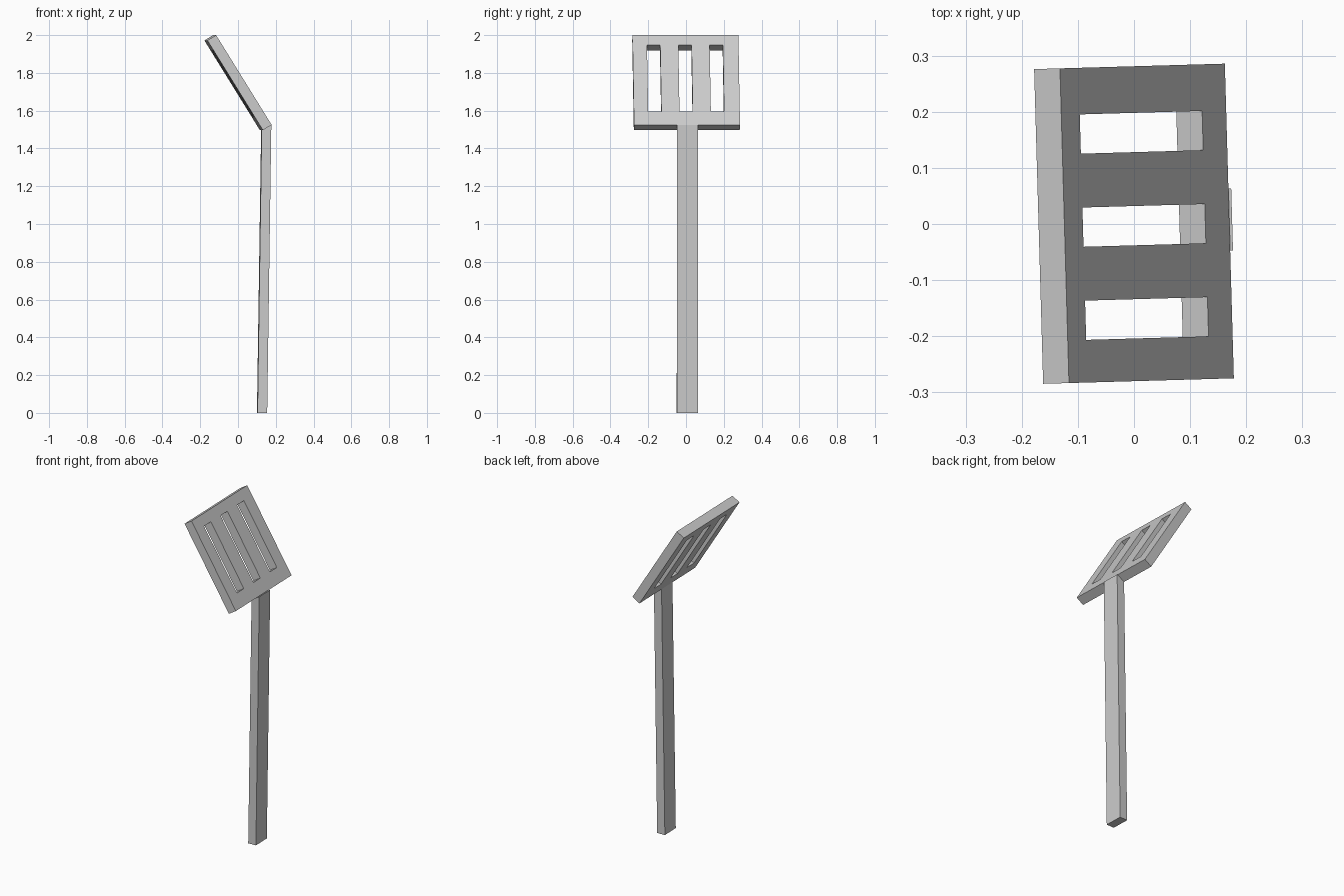
import bpy, bmesh, math
from mathutils import Matrix, Vector

if "Cube" in bpy.data.objects:
    bpy.data.objects.remove(bpy.data.objects["Cube"])

TURN = Matrix.Rotation(math.radians(1.64), 4, 'Z')   # slight twist of the whole tool


def finish(name, bm):
    bmesh.ops.recalc_face_normals(bm, faces=bm.faces)
    bm.transform(TURN)
    me = bpy.data.meshes.new(name)
    bm.to_mesh(me)
    bm.free()
    ob = bpy.data.objects.new(name, me)
    bpy.context.collection.objects.link(ob)


# Handle: side profile (x, z) with a sloped top, extruded across y
bm = bmesh.new()
profile = [(0.102, 0), (0.153, 0), (0.175, 1.524), (0.124, 1.497)]
face = bm.faces.new([bm.verts.new((x, -0.052, z)) for x, z in profile])
new = bmesh.ops.extrude_face_region(bm, geom=[face])["geom"]
bmesh.ops.translate(bm, vec=(0, 0.11, 0),
                    verts=[g for g in new if isinstance(g, bmesh.types.BMVert)])
finish("handle", bm)

# Blade: grid of cells with three slots left open, given thickness
corner = Vector((0.124, 0, 1.4965))        # lower edge of the underside
along = Vector((-0.294, 0, 0.475))         # up the blade
thick = Vector((0.046, 0, 0.0285))         # through the blade
ys = [-0.28]
for c in (-0.169, -0.003, 0.163):
    ys += [c - 0.035, c + 0.035]
ys.append(0.281)
ts = [0, 0.146, 0.888, 1]

bm = bmesh.new()
grid = [[bm.verts.new(corner + along * t + Vector((0, y, 0))) for y in ys] for t in ts]
for i in range(3):
    for j in range(7):
        if i == 1 and j % 2:
            continue                       # slot
        bm.faces.new((grid[i][j], grid[i][j + 1], grid[i + 1][j + 1], grid[i + 1][j]))
new = bmesh.ops.extrude_face_region(bm, geom=bm.faces[:])["geom"]
bmesh.ops.translate(bm, vec=thick,
                    verts=[g for g in new if isinstance(g, bmesh.types.BMVert)])
# Close the underside if the extrusion removed it
if not any(abs(f.calc_center_median().dot(thick.normalized())
               - corner.dot(thick.normalized())) < 1e-4 for f in bm.faces):
    for i in range(3):
        for j in range(7):
            if not (i == 1 and j % 2):
                bm.faces.new((grid[i][j], grid[i + 1][j], grid[i + 1][j + 1], grid[i][j + 1]))
finish("slotted_blade", bm)
